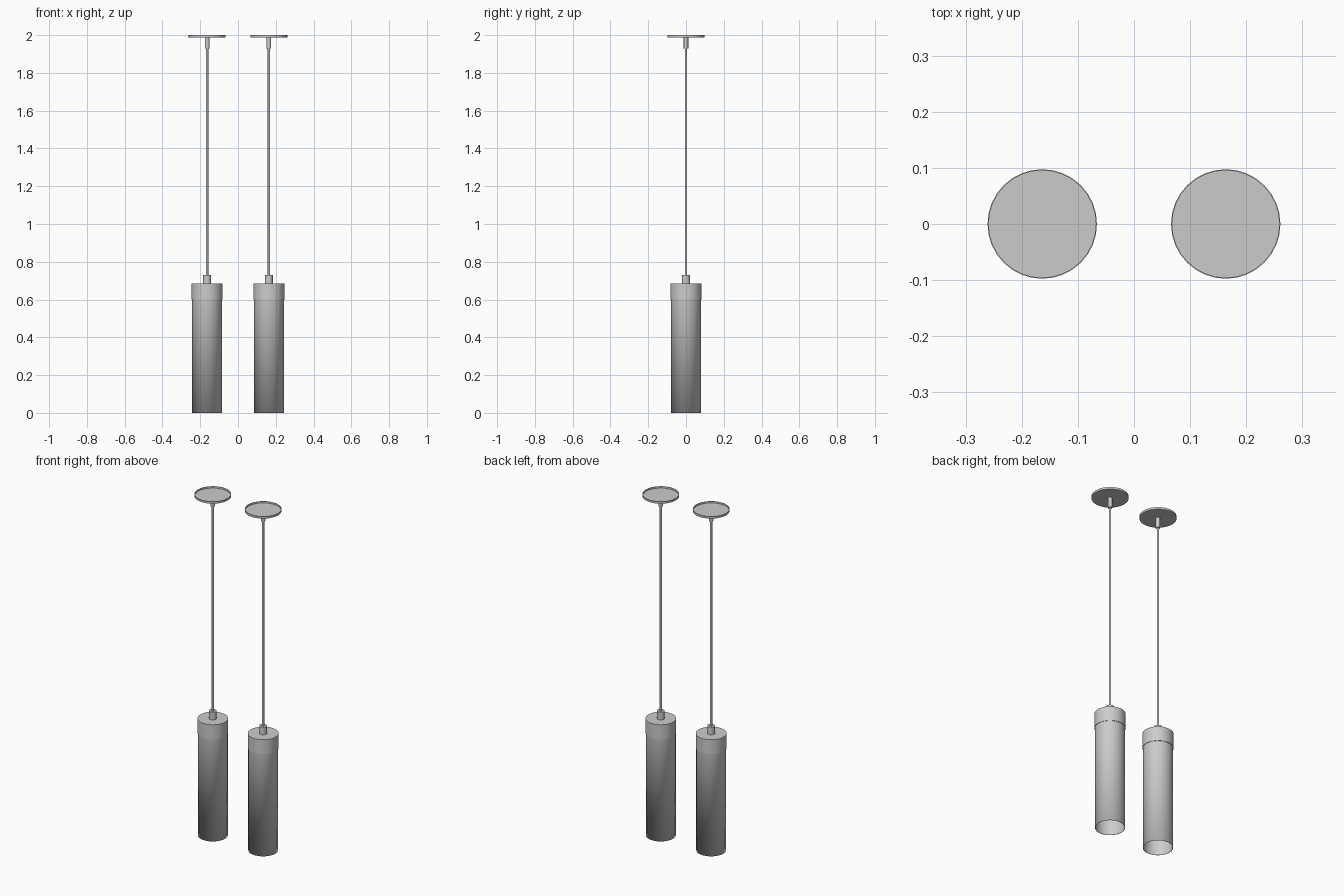
import bpy, bmesh, math

if "Cube" in bpy.data.objects:
    bpy.data.objects.remove(bpy.data.objects["Cube"])

SIDES = 32


def lathe(name, profile, x, sides=SIDES):
    """Revolve (radius, z) points around a vertical axis at x."""
    bm = bmesh.new()
    rings = []
    for r, z in profile:
        if r == 0:
            rings.append([bm.verts.new((0, 0, z))])
        else:
            rings.append([bm.verts.new((r * math.cos(2 * math.pi * i / sides),
                                        r * math.sin(2 * math.pi * i / sides), z))
                          for i in range(sides)])
    for a, b in zip(rings, rings[1:]):
        for i in range(sides):
            j = (i + 1) % sides
            quad = [a[i % len(a)], a[j % len(a)], b[j % len(b)], b[i % len(b)]]
            bm.faces.new(list(dict.fromkeys(quad)))
    bmesh.ops.recalc_face_normals(bm, faces=bm.faces)
    mesh = bpy.data.meshes.new(name)
    bm.to_mesh(mesh)
    bm.free()
    obj = bpy.data.objects.new(name, mesh)
    obj.location.x = x
    bpy.context.collection.objects.link(obj)
    bpy.ops.object.select_all(action='DESELECT')
    obj.select_set(True)
    bpy.context.view_layer.objects.active = obj
    bpy.ops.object.shade_smooth_by_angle(angle=math.radians(35))
    return obj


def rod(name, r, z0, z1, x, sides=SIDES):
    return lathe(name, [(0, z0), (r, z0), (r, z1), (0, z1)], x, sides)


for side, x in (("left", -0.1635), ("right", 0.1635)):
    # Ceiling plate: shallow dish open at the top
    lathe(side + "_canopy", [(0, 1.988), (0.0975, 1.988), (0.0975, 2.0),
                             (0.0955, 2.0), (0.0955, 1.990), (0, 1.990)], x)
    # Cord with its upper and lower grips
    rod(side + "_upper_grip", 0.012, 1.93, 1.989, x, 24)
    rod(side + "_cord", 0.006, 0.72, 1.94, x, 16)
    rod(side + "_lower_grip", 0.021, 0.68, 0.73, x, 24)
    # Cap: closed on top, fitting over the shade
    lathe(side + "_cap", [(0, 0.685), (0.082, 0.685), (0.082, 0.60),
                          (0.079, 0.60), (0.079, 0.682), (0, 0.682)], x)
    # Shade: thin tube open at the bottom
    shade = lathe(side + "_shade", [(0.0795, 0.0), (0.0795, 0.68), (0.0775, 0.68),
                                    (0.0775, 0.0), (0.0795, 0.0)], x)
    # Weld the closing ring of the tube
    bm = bmesh.new()
    bm.from_mesh(shade.data)
    bmesh.ops.remove_doubles(bm, verts=bm.verts, dist=0.0001)
    bmesh.ops.recalc_face_normals(bm, faces=bm.faces)
    bm.to_mesh(shade.data)
    bm.free()
